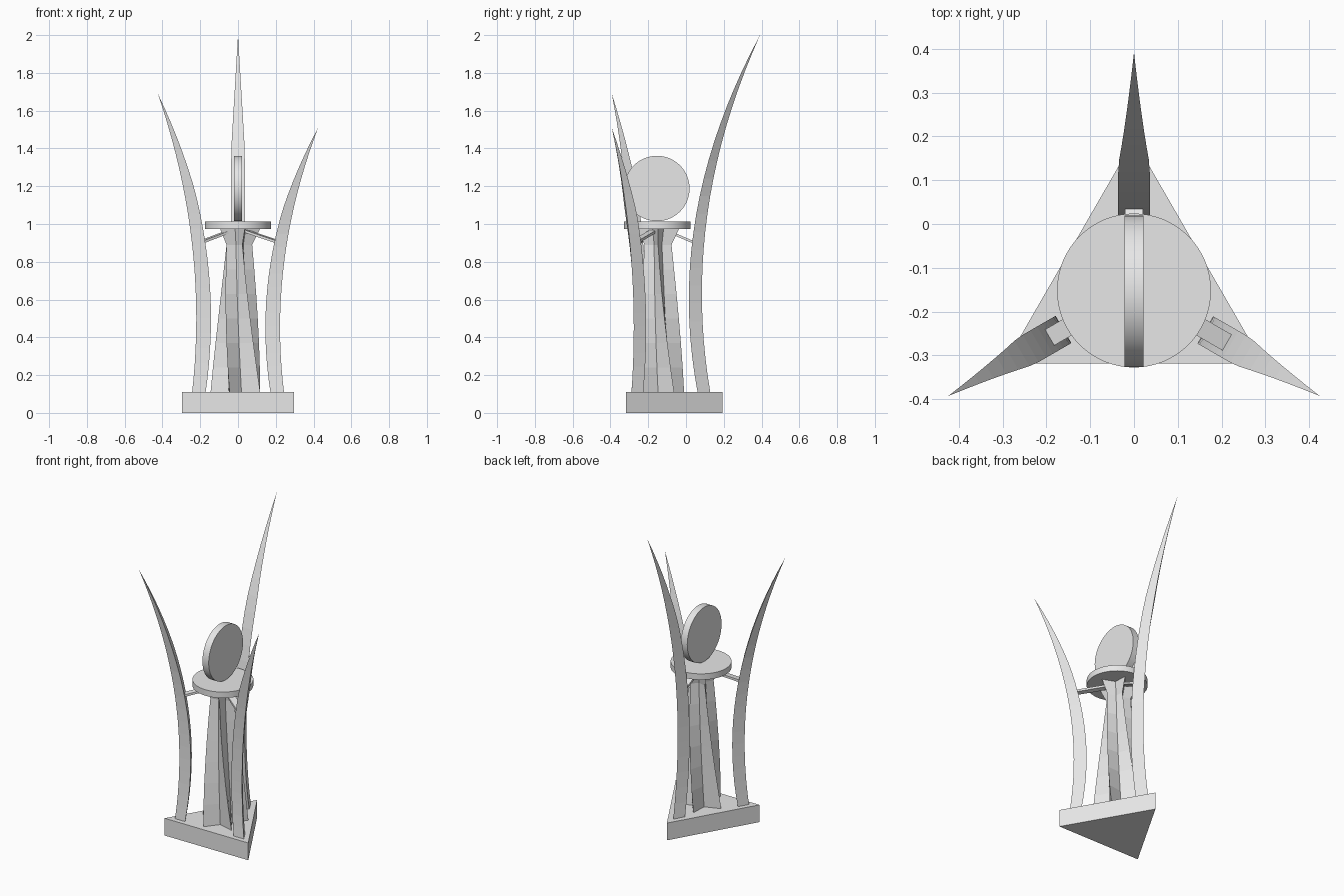
import bpy, bmesh, math
from mathutils import Vector

cube = bpy.data.objects.get("Cube")
if cube:
    bpy.data.objects.remove(cube, do_unlink=True)

CENTRE = Vector((0, -0.148, 0))

metal = bpy.data.materials.new("pale_grey")
metal.use_nodes = True
metal.diffuse_color = (0.8, 0.8, 0.8, 1)
metal.node_tree.nodes["Principled BSDF"].inputs["Base Color"].default_value = (0.8, 0.8, 0.8, 1)


def loft(name, rings):
    """Skin a stack of equal-sized point rings and cap both ends."""
    bm = bmesh.new()
    loops = [[bm.verts.new(CENTRE + Vector(p)) for p in ring] for ring in rings]
    count = len(loops[0])
    for low, high in zip(loops, loops[1:]):
        for i in range(count):
            j = (i + 1) % count
            bm.faces.new((low[i], low[j], high[j], high[i]))
    bm.faces.new(loops[0][::-1])
    bm.faces.new(loops[-1])
    bmesh.ops.remove_doubles(bm, verts=bm.verts, dist=1e-5)
    bmesh.ops.recalc_face_normals(bm, faces=bm.faces)
    mesh = bpy.data.meshes.new(name)
    bm.to_mesh(mesh)
    bm.free()
    mesh.materials.append(metal)
    obj = bpy.data.objects.new(name, mesh)
    bpy.context.collection.objects.link(obj)
    return obj


def polar(radius, angle, z):
    a = math.radians(angle)
    return (radius * math.cos(a), radius * math.sin(a), z)


def disc(name, radius, depth, location, rotation=(0, 0, 0)):
    bpy.ops.mesh.primitive_cylinder_add(vertices=64, radius=radius, depth=depth,
                                        location=location, rotation=rotation)
    obj = bpy.context.object
    obj.name = name
    obj.data.materials.append(metal)
    bpy.ops.object.shade_smooth_by_angle()


def star(outer, inner, turn, z):
    return [polar(inner if i % 2 else outer, turn + 36 * i, z) for i in range(10)]


# Triangular plinth
loft("base", [[polar(0.341, 90 + 120 * i, z) for i in range(3)] for z in (0, 0.11)])

# Twisted five-pointed column with a flared head
steps = 6
rings = []
for i in range(steps + 1):
    t = i / steps
    rings.append(star(0.145 - 0.07 * t, 0.06 - 0.025 * t, 180 - 36 * t, 0.11 + 0.78 * t))
rings.append(star(0.118, 0.05, 144, 0.976))
loft("twisted_column", rings)

# Round platform and upright medallion
disc("platform", 0.176, 0.038, CENTRE + Vector((0, -0.004, 0.993)))
disc("medallion", 0.173, 0.044, CENTRE + Vector((0, -0.006, 1.188)), (0, math.pi / 2, 0))


def fin_radius(waist, waist_z, tip_r, tip_z, z):
    return waist + (tip_r - waist) * ((z - waist_z) / (tip_z - waist_z)) ** 2


def fin(name, angle, tip_r, tip_z, inner, outer):
    """Curved horn: flat inner face, ridge on the outside, tapering to a point."""
    a = math.radians(angle)
    out = Vector((math.cos(a), math.sin(a), 0))
    side = Vector((-out.y, out.x, 0))
    n = 20
    sections = []
    for i in range(n + 1):
        t = i / n
        z = 0.105 + (tip_z - 0.105) * t
        width = 0.036 * min(1, (1 - t) / 0.32)
        r_in = fin_radius(*inner, tip_r, tip_z, z)
        r_out = fin_radius(*outer, tip_r, tip_z, z)
        up = Vector((0, 0, z))
        sections.append([out * r_in - side * width + up, out * r_out + up,
                         out * r_in + side * width + up])
    loft(name, sections)
    # Flat brace sloping from the column head down to the horn
    r_end = fin_radius(*inner, tip_r, tip_z, 0.905) + 0.01
    brace = []
    for r, z in ((0.05, 0.962), (r_end, 0.902)):
        brace.append([out * r + side * s * 0.021 + Vector((0, 0, z + h * 0.007))
                      for s, h in ((-1, -1), (1, -1), (1, 1), (-1, 1))])
    loft(name + "_brace", brace)


fin("back_fin", 90, 0.54, 2.0, (0.163, 0.6), (0.232, 0.63))
fin("right_fin", 210, 0.49, 1.69, (0.186, 0.5), (0.255, 0.5))
fin("left_fin", 330, 0.49, 1.51, (0.188, 0.45), (0.257, 0.45))
